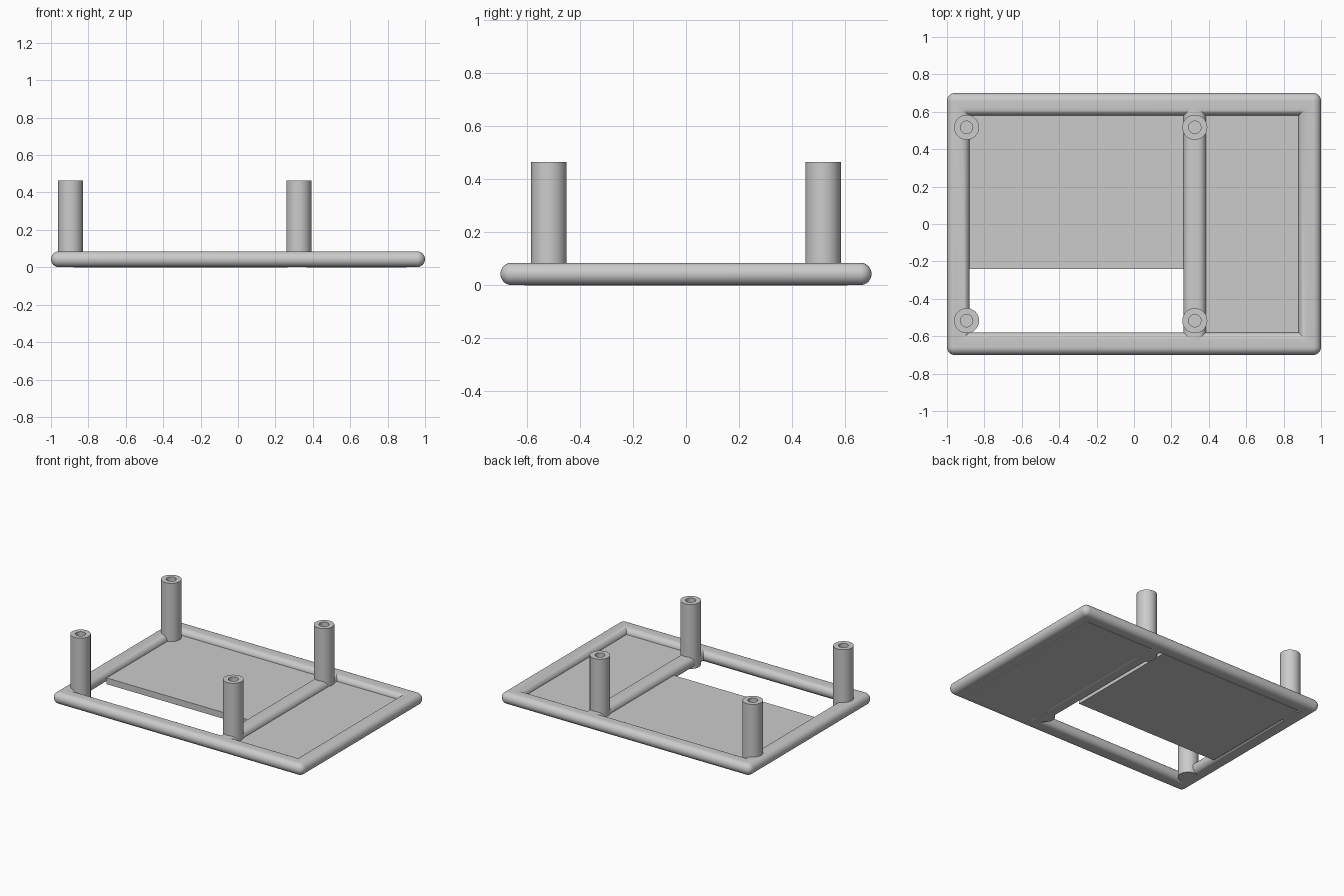
import bpy, bmesh
from math import sin, cos, pi

if "Cube" in bpy.data.objects:
    bpy.data.objects.remove(bpy.data.objects["Cube"], do_unlink=True)

grey = bpy.data.materials.new("light_grey")
grey.use_nodes = True
colour = (0.6, 0.6, 0.6, 1)
grey.diffuse_color = colour
grey.node_tree.nodes["Principled BSDF"].inputs["Base Color"].default_value = colour

W, R, LIFT = 0.12, 0.042, 0.001      # rail width, edge radius, rail clearance
HX, HY = 1.0, 0.7                    # half size of the frame
DIV_X, LEG_X, LEG_Y = 0.325, 0.895, 0.517


def finish(name, bm, smooth=True):
    bmesh.ops.remove_doubles(bm, verts=bm.verts, dist=1e-5)
    bmesh.ops.recalc_face_normals(bm, faces=bm.faces)
    mesh = bpy.data.meshes.new(name)
    bm.to_mesh(mesh)
    bm.free()
    mesh.materials.append(grey)
    obj = bpy.data.objects.new(name, mesh)
    bpy.context.collection.objects.link(obj)
    if smooth:
        bpy.ops.object.select_all(action='DESELECT')
        obj.select_set(True)
        bpy.context.view_layer.objects.active = obj
        bpy.ops.object.shade_smooth_by_angle(angle=pi / 6)
    return obj


def skin(bm, rings, closed):
    """Join equal closed rings of points with quads."""
    loops = [[bm.verts.new(p) for p in ring] for ring in rings]
    pairs = list(zip(loops, loops[1:])) + ([(loops[-1], loops[0])] if closed else [])
    for a, b in pairs:
        for i in range(len(a)):
            j = (i + 1) % len(a)
            bm.faces.new((a[i], a[j], b[j], b[i]))
    return loops


def corner_ring(hx, hy, radius, z, steps=8):
    """Rectangle whose corners are arcs; zero radius gives sharp corners."""
    ring = []
    for q, (sx, sy) in enumerate(((1, 1), (-1, 1), (-1, -1), (1, -1))):
        for k in range(steps + 1):
            a = (q + k / steps) * pi / 2
            ring.append((sx * hx + radius * cos(a), sy * hy + radius * sin(a), z))
    return ring


# Outer frame: half-round outside with ball corners, half-round mitred inside
arc = [-pi / 2 + pi * k / 16 for k in range(17)]
mid = LIFT + R
rings = [corner_ring(HX - R, HY - R, R * cos(t), mid + R * sin(t)) for t in arc]
core = W - R
for t in reversed(arc):
    inset = core + R * cos(t)
    rings.append(corner_ring(HX - inset, HY - inset, 0, mid + R * sin(t)))
frame = bmesh.new()
skin(frame, rings, True)
bmesh.ops.remove_doubles(frame, verts=frame.verts, dist=1e-5)
finish("outer_frame", frame)

# Dividing rail with the same half-round section
section = [(W / 2 - R + R * cos(t), mid + R * sin(t)) for t in arc]
section += [(-x, z) for x, z in reversed(section)]
end = HY - W / 2
divider = bmesh.new()
for loop in skin(divider, [[(DIV_X + x, y, z) for x, z in section] for y in (-end, end)], False):
    divider.faces.new(loop)
finish("dividing_rail", divider)


# Floor panels
def panel(name, x0, x1, y0, y1, top=0.045):
    bm = bmesh.new()
    bmesh.ops.create_cube(bm, size=1)
    for v in bm.verts:
        v.co = (x1 if v.co.x > 0 else x0, y1 if v.co.y > 0 else y0, top if v.co.z > 0 else 0)
    finish(name, bm, smooth=False)


inner_y = HY - 0.09
panel("wide_panel", -HX + W, DIV_X - W / 2, -0.24, inner_y)
panel("narrow_panel", DIV_X + 0.04, HX - 0.1, -inner_y, inner_y)


# Upright posts with a blind bore in the top
def post(name, x, y):
    outline = [(0.067, 0.001), (0.067, 0.465), (0.033, 0.465), (0.033, 0.085)]
    bm = bmesh.new()
    rings = [[(x + r * cos(2 * pi * k / 40), y + r * sin(2 * pi * k / 40), z)
              for k in range(40)] for r, z in outline]
    loops = skin(bm, rings, False)
    bm.faces.new(loops[0])
    bm.faces.new(loops[-1])
    finish(name, bm)


for side, x in (("right", -LEG_X), ("left", DIV_X)):
    for place, y in (("front", -LEG_Y), ("back", LEG_Y)):
        post(f"{place}_{side}_post", x, y)
